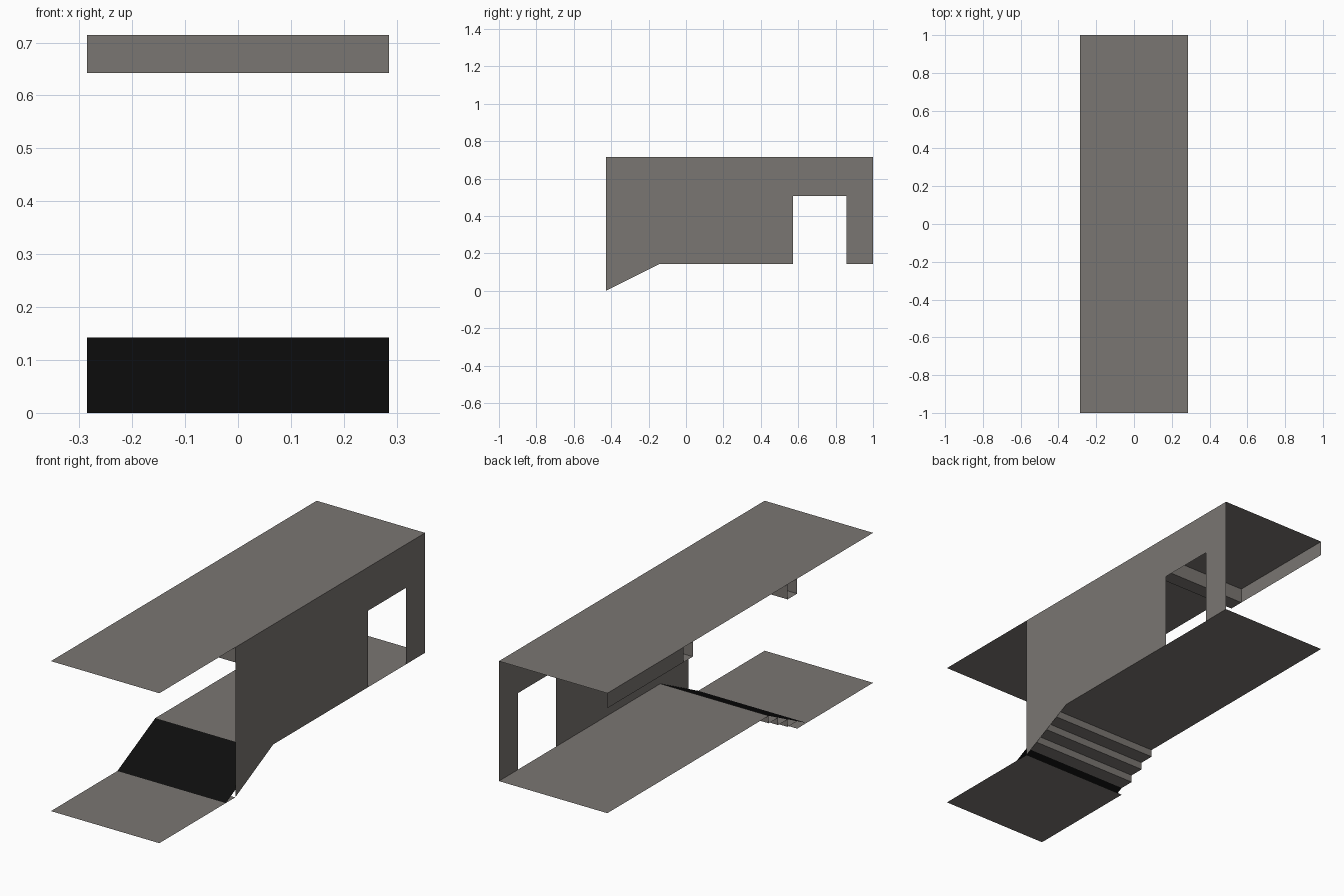
import bpy

if "Cube" in bpy.data.objects:
    bpy.data.objects.remove(bpy.data.objects["Cube"])

U = 1 / 7            # layout module
W = 2 * U            # half width


def material(name, rgb):
    m = bpy.data.materials.new(name)
    m.diffuse_color = (*rgb, 1)
    m.use_nodes = True
    m.node_tree.nodes["Principled BSDF"].inputs["Base Color"].default_value = m.diffuse_color
    return m


GREY = material("warm_grey", (0.195, 0.181, 0.168))
BLACK = material("black", (0.004, 0.004, 0.004))


def add_object(name, verts, faces, mat):
    me = bpy.data.meshes.new(name)
    me.from_pydata(verts, [], faces)
    me.materials.append(mat)
    me.update()
    ob = bpy.data.objects.new(name, me)
    bpy.context.collection.objects.link(ob)
    return ob


def sheet(name, path, mat=GREY):
    """Sweep an open (y, z) profile, in modules, across the full width."""
    verts = [(x, y * U, z * U) for y, z in path for x in (-W, W)]
    faces = [(2 * i, 2 * i + 1, 2 * i + 3, 2 * i + 2) for i in range(len(path) - 1)]
    return add_object(name, verts, faces, mat)


def panel(name, x, outline):
    """Flat upright panel from a (y, z) outline in modules."""
    verts = [(x, y * U, z * U) for y, z in outline]
    return add_object(name, verts, [tuple(range(len(verts)))], GREY)


# Roof and the two floor levels
sheet("roof", [(-7, 5), (7, 5)])
sheet("lower_floor", [(-7, 0), (-3, 0)])
sheet("upper_floor", [(-1.5, 1), (7, 1)])

# Steps below the ramp, open under the first nosing
steps = [(-3, 0.25)]
for i in range(1, 4):
    y = -3 + i * 0.5
    steps += [(y, i * 0.25), (y, (i + 1) * 0.25)]
sheet("steps", steps)

# Black ramp resting on the step nosings
sheet("ramp", [(-3.5, 0), (-1.5, 1)], BLACK)

# Side wall with a doorway and a sloped lower front edge
DOOR_TOP = 3.55
panel("side_wall", W, [(-3, 0), (-1, 1), (4, 1), (4, DOOR_TOP), (6, DOOR_TOP),
                       (6, 1), (7, 1), (7, 5), (-3, 5)])

# Cross beams under the roof, open at the ends
for name, y in (("front_beam", -3), ("rear_beam", 2.5)):
    sheet(name, [(y, 5), (y, 4.5), (y + 0.5, 4.5), (y + 0.5, 5)])

# Hanging edge panel on the open side
panel("edge_panel", -W, [(3, 4.5), (7, 4.5), (7, 5), (3, 5)])
